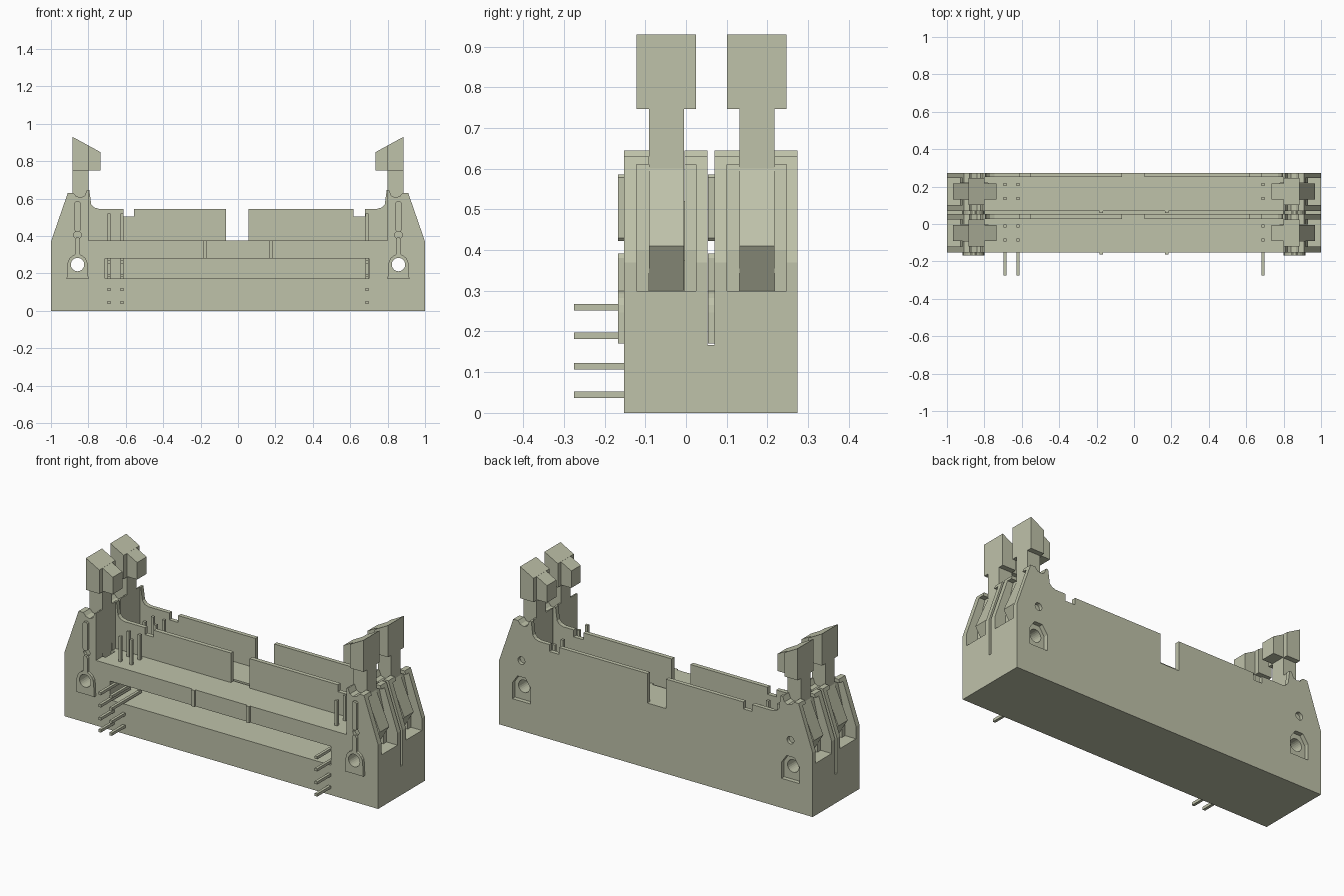
import bpy, bmesh, math

if "Cube" in bpy.data.objects:
    bpy.data.objects.remove(bpy.data.objects["Cube"], do_unlink=True)

mat = bpy.data.materials.new("khaki grey plastic")
mat.use_nodes = True
COLOR = (0.52, 0.54, 0.40, 1.0)
mat.diffuse_color = COLOR
mat.node_tree.nodes["Principled BSDF"].inputs["Base Color"].default_value = COLOR


def prism(name, pts, y0, y1):
    """Extrude an x-z outline from y0 to y1."""
    bm = bmesh.new()
    face = bm.faces.new([bm.verts.new((x, y0, z)) for x, z in pts])
    ext = bmesh.ops.extrude_face_region(bm, geom=[face])
    verts = [v for v in ext["geom"] if isinstance(v, bmesh.types.BMVert)]
    bmesh.ops.translate(bm, verts=verts, vec=(0, y1 - y0, 0))
    bmesh.ops.recalc_face_normals(bm, faces=bm.faces)
    me = bpy.data.meshes.new(name)
    bm.to_mesh(me)
    bm.free()
    me.materials.append(mat)
    ob = bpy.data.objects.new(name, me)
    bpy.context.collection.objects.link(ob)
    return ob


def box(name, x0, x1, y0, y1, z0, z1):
    return prism(name, [(x0, z0), (x1, z0), (x1, z1), (x0, z1)], y0, y1)


def circle(cx, cz, r, n=24):
    return [(cx + r * math.cos(2 * math.pi * i / n),
             cz + r * math.sin(2 * math.pi * i / n)) for i in range(n)]


def cut(target, cutter):
    """Subtract a helper solid and discard it."""
    cutter.hide_render = True
    mod = target.modifiers.new("cut", "BOOLEAN")
    mod.operation = "DIFFERENCE"
    mod.solver = "EXACT"
    mod.object = cutter
    bpy.context.view_layer.objects.active = target
    bpy.ops.object.modifier_apply(modifier=mod.name)
    bpy.data.objects.remove(cutter, do_unlink=True)


def side(pts, s):
    return [(s * x, z) for x, z in pts]


FRONT, BACK = -0.152, 0.274
GAP0, GAP1 = 0.053, 0.07
PITCH = GAP1 - FRONT
FLOOR = 0.375
HX, HZ = 0.858, 0.247          # latch pivot hole

# Twin header housing: one extruded outline
half = [(1, 0), (1, .37), (.91, .63), (.88, .63), (.865, .612), (.84, .605),
        (.82, .615), (.808, .645), (.795, .645), (.785, .57), (.77, .553), (.745, .545)]
body = prism("header_housing", half + side(half[::-1], -1), FRONT, BACK)

# Gap between the two rows
cut(body, box("gap", -1.1, 1.1, GAP0, GAP1, .167, 1))

# Polarising notch and small steps in the wall tops
for x0, x1, z in [(-.065, .055, FLOOR), (-.613, -.557, .505), (.617, .68, .505)]:
    cut(body, box("notch", x0, x1, -.3, .4, z, .7))

pocket = [(.88, .61), (.93, .40), (.93, .30), (1.1, .30), (1.1, .61)]
for m in range(2):
    y = FRONT + m * PITCH
    # Open cavity in front of the back wall
    cut(body, box("cavity", -.8, .8, y - .005, y + .18, FLOOR, .8))
    # Pin exit recess in the front face
    cut(body, box("recess", -.71, .70, y - .005, y + (.17 if m else .21), .172, .28))
    for s in (-1, 1):
        # Wide outer pocket and narrow latch slot
        cut(body, prism("pocket", side(pocket, s), y + .031, y + .177))
        cut(body, prism("slot", side([(.78, .30), (1.1, .30), (1.1, .8), (.78, .8)], s),
                        y + .061, y + .148))
        # Dimples in front
        cut(body, prism("dimple", circle(s * HX, .405, .02), y - .005, y + .018))

# Teardrop mating sockets, dimples and pivot holes
socket = [(-.058, .17), (.058, .17), (.058, .262), (.025, .31), (-.025, .31), (-.058, .262)]
for s in (-1, 1):
    pts = [(x + s * HX, z) for x, z in socket]
    cut(body, prism("socket", pts, BACK - .025, BACK + .01))
    cut(body, prism("dimple", circle(s * HX, .405, .022), BACK - .02, BACK + .01))
    cut(body, prism("pivot", circle(s * HX, HZ, .036), -.4, .5))

# Latch lever outlines
lever = [(.885, .76), (.885, .60), (.968, .41), (.90, .301), (.81, .301), (.80, .45), (.80, .76)]
head = [(.885, .93), (.80, .884), (.80, .747), (.885, .747)]
tip = [(.81, .889), (.735, .848), (.735, .75), (.81, .75)]

# Raised teardrop boss with a strip above it
boss = [(-.058, .17), (.058, .17), (.054, .247)]
boss += [(.054 * math.cos(math.radians(a)), HZ + .054 * math.sin(math.radians(a)))
         for a in (20, 40, 58)]
boss += [(.014, .30), (.014, .38), (.007, .392)]
boss += [(-x, z) for x, z in boss[:1:-1]]

for m in range(2):
    row = ("front", "rear")[m]
    y = FRONT + m * PITCH
    for s, lr in ((-1, "right"), (1, "left")):
        tag = f"{row}_{lr}"
        prism(f"latch_lever_{tag}", side(lever, s), y + .0615, y + .1475)
        prism(f"latch_head_{tag}", side(head, s), y + .031, y + .177)
        prism(f"latch_tip_{tag}", side(tip, s), y + .0615, y + .1475)
        plate = prism(f"pivot_boss_{tag}", [(x + s * HX, z) for x, z in boss], y - .0155, y)
        cut(plate, prism("pivot", circle(s * HX, HZ, .036), y - .1, y + .1))
        strip = [(-.015, .43), (-.008, .422), (.008, .422), (.015, .43),
                 (.015, .578), (.008, .586), (-.008, .586), (-.015, .578)]
        prism(f"rib_{tag}", [(x + s * HX, z) for x, z in strip], y - .0155, y)
        # Small keying ridge on the floor edge
        bx = s * .175
        box(f"key_ridge_{tag}", bx - .01, bx + .01, y - .01, y + .005, .28, FLOOR)

    # Right-angle contact pins
    for x in (-.69, -.62, .69):
        for k in range(2):
            py = y + .067 + k * .075
            n = f"{row}_{x:.2f}_{k}"
            pz = (.19, .26)[1 - k] if m == 0 else (.045, .115)[1 - k]
            w = .008
            box(f"upright_pin_{n}", x - w, x + w, py - w, py + w, pz - w, .52)
            box(f"tail_pin_{n}", x - w, x + w, -.275, py + w, pz - w, pz + w)
